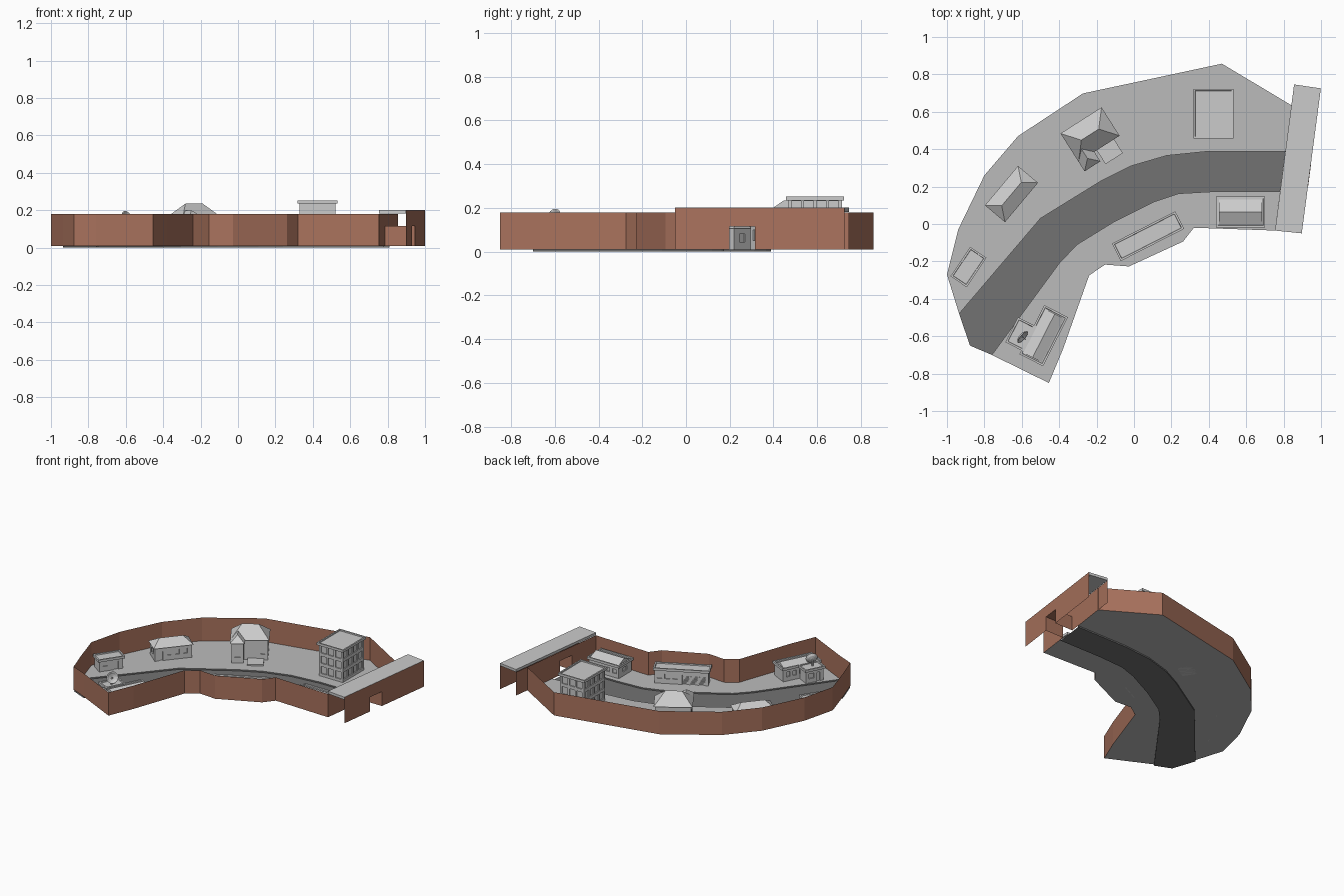
import bpy, bmesh, math
from mathutils import Vector, Matrix

if "Cube" in bpy.data.objects:
    bpy.data.objects.remove(bpy.data.objects["Cube"])

def material(name, r, g, b):
    m = bpy.data.materials.new(name)
    m.diffuse_color = (r, g, b, 1)
    m.use_nodes = True
    m.node_tree.nodes["Principled BSDF"].inputs["Base Color"].default_value = m.diffuse_color
    return m

BRICK = material("brick", 0.40, 0.17, 0.11)
LAND = material("land", 0.5, 0.5, 0.5)
ASPHALT = material("asphalt", 0.17, 0.17, 0.17)

def finish(bm, name, mat=None, place=None):
    me = bpy.data.meshes.new(name)
    bm.to_mesh(me)
    bm.free()
    ob = bpy.data.objects.new(name, me)
    bpy.context.collection.objects.link(ob)
    if mat:
        me.materials.append(mat)
    if place:
        ob.matrix_world = place
    return ob

def face(bm, pts, up=False):
    f = bm.faces.new([bm.verts.new(p) for p in pts])
    f.normal_update()
    if up and f.normal.z < 0:
        f.normal_flip()
    return f

def box(bm, x0, x1, y0, y1, z0, z1):
    m = Matrix.Translation(((x0 + x1) / 2, (y0 + y1) / 2, (z0 + z1) / 2)) @ Matrix.Diagonal((x1 - x0, y1 - y0, z1 - z0, 1))
    bmesh.ops.create_cube(bm, size=1, matrix=m)

def facade(bm, p0, p1, z0, z1, holes=(), depth=0.008):
    """Wall sheet with openings (u0, u1, z0, z1); depth gives recessed panes."""
    a, b = Vector(p0), Vector(p1)
    length = (b - a).length
    d = (b - a).normalized()
    n = Vector((d.y, -d.x))
    def P(u, z, k=0):
        q = a + d * u - n * k
        return (q.x, q.y, z)
    us = sorted({0, length, *[h[0] for h in holes], *[h[1] for h in holes]})
    zs = sorted({z0, z1, *[h[2] for h in holes], *[h[3] for h in holes]})
    for ua, ub in zip(us, us[1:]):
        for za, zb in zip(zs, zs[1:]):
            cu, cz = (ua + ub) / 2, (za + zb) / 2
            if not any(h[0] < cu < h[1] and h[2] < cz < h[3] for h in holes):
                face(bm, [P(ua, za), P(ub, za), P(ub, zb), P(ua, zb)])
    if depth:
        for ua, ub, za, zb in holes:
            ring = [(ua, za), (ub, za), (ub, zb), (ua, zb)]
            face(bm, [P(u, z, depth) for u, z in ring])
            for i in range(4):
                q, r = ring[i], ring[(i + 1) % 4]
                face(bm, [P(*q), P(*r), P(*r, depth), P(*q, depth)])

def flat_roof(bm, x0, x1, y0, y1, z0, z1, rim=0.014):
    """Slab with a raised rim round a sunken deck."""
    box(bm, x0, x1, y0, y1, z0, z1)
    bm.normal_update()
    top = max(bm.faces, key=lambda f: f.calc_center_median().z)
    bmesh.ops.inset_region(bm, faces=[top], thickness=rim)
    bmesh.ops.inset_region(bm, faces=[top], thickness=0.002, depth=-0.008)

def hip_roof(bm, x0, x1, y0, y1, z0, z1, e0, e1):
    """Roof with ridge along x, from e0 to e1."""
    c = (y0 + y1) / 2
    A, B, C, D = (x0, y0, z0), (x1, y0, z0), (x1, y1, z0), (x0, y1, z0)
    R, S = (e0, c, z1), (e1, c, z1)
    for f in ([A, B, S, R], [C, D, R, S], [B, C, S], [D, A, R], [D, C, B, A]):
        face(bm, f)

def row(length, count, margin, gap, z0, z1):
    """Evenly spaced openings along a facade."""
    w = (length - 2 * margin - gap * (count - 1)) / count
    return [(margin + i * (w + gap), margin + i * (w + gap) + w, z0, z1) for i in range(count)]

def placed(x, y, deg):
    return Matrix.Translation((x, y, 0)) @ Matrix.Rotation(math.radians(deg), 4, 'Z')

def walls(name, place, x0, x1, y0, y1, h, sides, z0=0.01):
    bm = bmesh.new()
    c = [(x0, y0), (x1, y0), (x1, y1), (x0, y1)]
    for i in range(4):
        facade(bm, c[i], c[(i + 1) % 4], z0, h, sides[i])
    finish(bm, name + "_walls", None, place)

def building(name, place, L, W, H, sides, roof, rise=0.02, over=0.01):
    x, y = L / 2, W / 2
    walls(name, place, -x + over, x - over, -y + over, y - over, H, sides)
    bm = bmesh.new()
    if roof == "hip":
        hip_roof(bm, -x, x, -y, y, H, H + rise, -x + y * 0.8, x - y * 0.8)
    else:
        flat_roof(bm, -x, x, -y, y, H, H + 0.018)
        if roof == "gable":
            i = 0.016
            hip_roof(bm, -x + i, x - i, -y + i, y - i, H + 0.011, H + 0.011 + rise, -x + i, x - i)
    finish(bm, name + "_roof", None, place)

# Outline of the site, from the gate's south end round to its north end
south = [(.754, -.035), (.32, -.02), (.262, -.094), (-.027, -.227), (-.155, -.217),
         (-.24, -.275), (-.38, -.67), (-.455, -.85), (-.76, -.70)]
north = [(-.935, -.48), (-1, -.27), (-.94, -.03), (-.80, .26), (-.62, .47),
         (-.273, .698), (.47, .857), (.843, .634)]
corner = (-.877, -.65)
outer_edge = [(-.935, -.48), (-.50, .03), (-.176, .23), (-.016, .31), (.176, .366), (.395, .388), (.809, .388)]
inner_edge = [(-.76, -.70), (-.40, -.21), (-.305, -.11), (-.11, .01), (.11, .12), (.24, .163), (.433, .174), (.781, .174)]

# Ground either side of a sunken road
bm = bmesh.new()
face(bm, [(*p, .01) for p in south + inner_edge[1:]], True)
face(bm, [(*p, .01) for p in north + outer_edge[:0:-1]], True)
finish(bm, "ground", LAND)
bm = bmesh.new()
face(bm, [(*p, 0) for p in inner_edge + outer_edge[::-1] + [corner]], True)
for edge in (inner_edge, outer_edge[::-1]):
    for p, q in zip(edge, edge[1:]):
        face(bm, [(*q, 0), (*p, 0), (*p, .01), (*q, .01)])
finish(bm, "road", ASPHALT)

# Boundary wall
ring = south + [corner] + north
bm = bmesh.new()
for p, q in zip(ring, ring[1:]):
    facade(bm, q, p, .01, .18)
finish(bm, "boundary_wall", BRICK)

# Gatehouse: two sheets with an opening, a tunnel and a roof slab
oy0, oy1, oz = .20, .315, .115
def gx(y, outer):
    return .898 + .1316 * (y + .05) if outer else .754 + .1306 * (y + .035)
bm = bmesh.new()
facade(bm, (.898, -.05), (1, .725), .01, .2, [(.252, .368, .01, oz)], None)
facade(bm, (.754, -.035), (.856, .746), .01, .18, [(.237, .353, .01, oz)], None)
t = [[(gx(y, o), y) for o in (False, True)] for y in (oy0, oy1)]
for a, b in t:
    face(bm, [(*a, .01), (*b, .01), (*b, oz), (*a, oz)])
face(bm, [(*t[0][0], oz), (*t[0][1], oz), (*t[1][1], oz), (*t[1][0], oz)])
finish(bm, "gate_walls", BRICK)
bm = bmesh.new()
f = face(bm, [(.754, -.035, .182), (.897, -.05, .182), (.999, .725, .182), (.856, .746, .182)], True)
ext = bmesh.ops.extrude_face_region(bm, geom=[f], use_keep_orig=True)
bmesh.ops.translate(bm, vec=(0, 0, .019), verts=[v for v in ext["geom"] if isinstance(v, bmesh.types.BMVert)])
bmesh.ops.recalc_face_normals(bm, faces=bm.faces)
finish(bm, "gate_roof")

# Office block, three storeys of windows
def storeys(length, n):
    return [h for z in (.03, .105, .18) for h in row(length, n, .016, .014, z, z + .052)]
a, b = storeys(.195, 3), storeys(.245, 4)
building("office", placed(.425, .59, 0), .215, .265, .235, [a, b, a, b], "flat")

# House with hipped roof, side wing and entrance deck
house = placed(-.235, .478, 32.5)
walls("house", house, -.12, .12, -.08, .08, .155,
      [[(.135, .165, .01, .08), (.19, .22, .05, .09)], [], [], [(.06, .1, .05, .1)]])
walls("house_wing", house, -.12, -.04, -.14, -.07, .155, [[(.02, .06, .05, .1)], [], [], []])
bm = bmesh.new()
hip_roof(bm, -.13, .13, -.09, .09, .155, .235, -.055, .055)
finish(bm, "house_roof", None, house)
bm = bmesh.new()
hip_roof(bm, -.15, .0, -.05, .05, .155, .20, -.10, .0)
finish(bm, "house_wing_roof", None, house @ Matrix.Translation((-.08, 0, 0)) @ Matrix.Rotation(math.pi / 2, 4, 'Z'))
bm = bmesh.new()
box(bm, -.015, .095, -.178, -.08, .01, .02)
finish(bm, "house_deck", None, house)

# Bungalow
building("bungalow", placed(-.655, .16, 50), .275, .14, .105,
         [[(.03, .055, .01, .075)] + row(.255, 4, .03, .03, .045, .08)[1:], [(.04, .08, .045, .08)], [], [(.04, .08, .045, .08)]],
         "hip", .045)

# Shed
building("shed", placed(-.885, -.23, 56), .19, .105, .085,
         [[(.025, .06, .045, .07), (.105, .135, .01, .07)], [], [], []], "flat")

# Station with annex and dish
station = placed(-.483, -.597, 243)
building("station", station, .294, .142, .095,
         [row(.274, 5, .025, .022, .04, .075), row(.122, 2, .02, .02, .04, .075), [], []], "gable", .025)
annex = placed(-.605, -.59, 243)
building("station_annex", annex, .15, .11, .095, [[(.02, .06, .04, .075), (.08, .105, .01, .075)], [], [], []], "flat")
bm = bmesh.new()
bmesh.ops.create_cone(bm, cap_ends=True, segments=8, radius1=.008, radius2=.005, depth=.05,
                      matrix=Matrix.Translation((-.605, -.6, .125)))
finish(bm, "dish_post")
bm = bmesh.new()
rings = [[bm.verts.new((r * math.cos(i * math.tau / 16), r * math.sin(i * math.tau / 16), z)) for i in range(16)]
         for r, z in ((.01, -.01), (.028, -.004), (.041, .008), (.036, .008), (.024, 0), (.008, -.005))]
for p, q in zip(rings, rings[1:]):
    for i in range(16):
        bm.faces.new([p[i], p[(i + 1) % 16], q[(i + 1) % 16], q[i]])
bm.faces.new(rings[0][::-1])
bm.faces.new(rings[-1])
box(bm, -.002, .002, -.002, .002, -.006, .03)
axis = Vector((.72, -.62, .3)).to_track_quat('Z', 'Y').to_matrix().to_4x4()
finish(bm, "dish", None, Matrix.Translation((-.6, -.6, .155)) @ axis)

# Garage with three roller shutters
garage = placed(.075, -.065, 207)
doors = [(.185 + i * .056, .23 + i * .056, .01, .08) for i in range(3)]
building("garage", garage, .38, .105, .105,
         [doors + row(.17, 3, .015, .018, .045, .08), [], [], []], "flat")
bm = bmesh.new()
for u0, u1, _, _ in doors:
    for k in range(6):
        box(bm, u0 - .18, u1 - .18, -.039, -.034, .012 + k * .0115, .021 + k * .0115)
finish(bm, "garage_shutters", None, garage)

# Gate office beside the road
building("gate_office", placed(.57, .065, 180), .262, .165, .09,
         [[(.02, .05, .01, .07)] + row(.242, 4, .02, .025, .04, .07)[1:], [(.05, .095, .04, .07)], [], [(.05, .095, .04, .07)]],
         "gable", .03)
